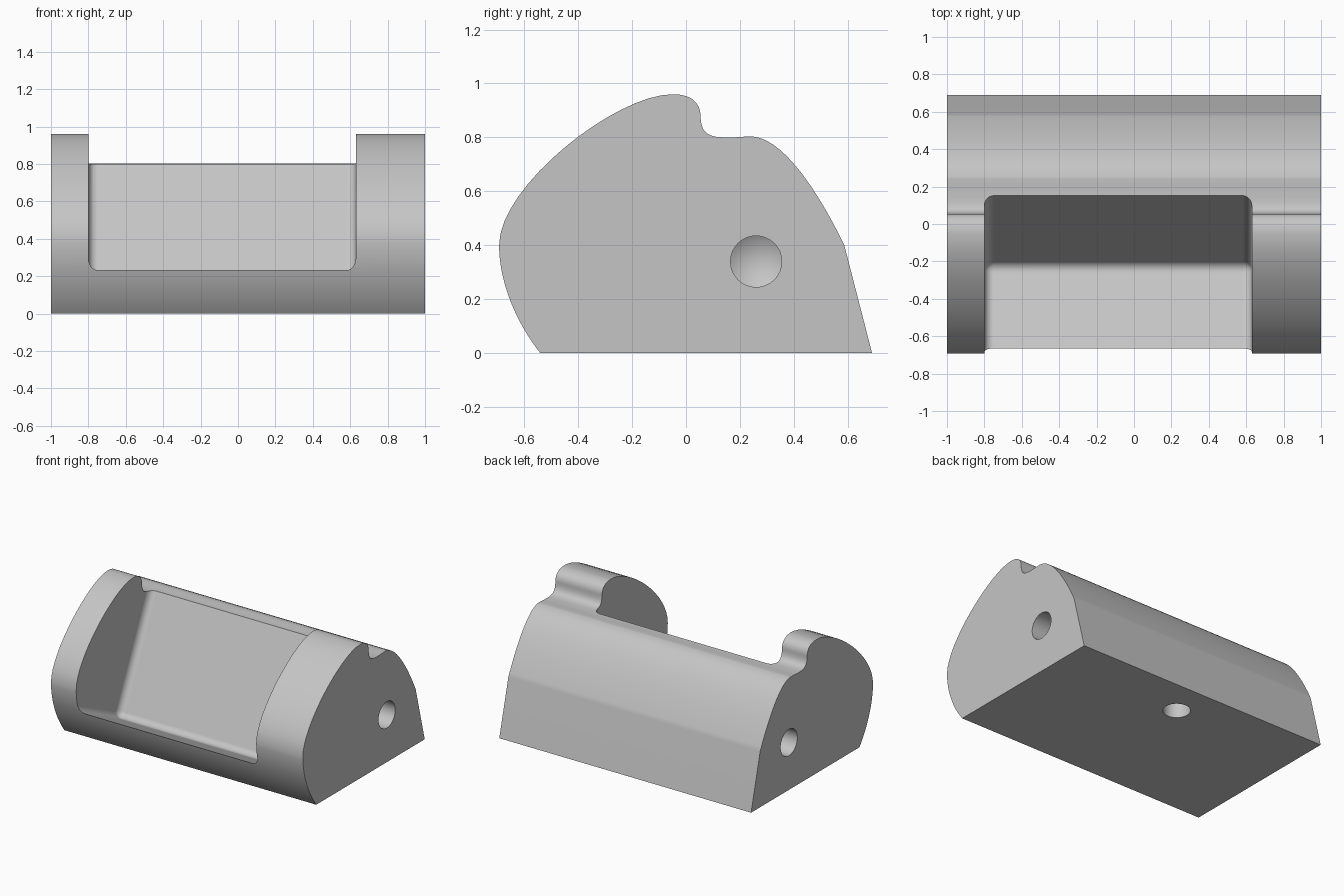
import bpy, bmesh, math
from mathutils import Vector, Matrix
from mathutils.geometry import interpolate_bezier

cube = bpy.data.objects.get("Cube")
if cube:
    bpy.data.objects.remove(cube, do_unlink=True)

grey = bpy.data.materials.new("plain grey")
grey.use_nodes = True
colour = (0.56, 0.56, 0.56, 1)
grey.diffuse_color = colour
grey.node_tree.nodes["Principled BSDF"].inputs["Base Color"].default_value = colour


def make_object(name, bm):
    bmesh.ops.recalc_face_normals(bm, faces=bm.faces)
    mesh = bpy.data.meshes.new(name)
    bm.to_mesh(mesh)
    bm.free()
    mesh.materials.append(grey)
    obj = bpy.data.objects.new(name, mesh)
    bpy.context.collection.objects.link(obj)
    return obj


# Side outline in (y, z): each row is start, two handles; the next start ends it
outline = [
    ((-0.54, 0), (-0.635, 0.12), (-0.693, 0.27)),
    ((-0.693, 0.40), (-0.693, 0.62), (-0.26, 0.96)),
    ((-0.05, 0.96), (0.03, 0.96), (0.053, 0.92)),
    ((0.054, 0.88), (0.055, 0.80), (0.10, 0.80)),
    ((0.17, 0.80), (0.19, 0.80), (0.23, 0.805)),
    ((0.25, 0.803), (0.38, 0.79), (0.52, 0.54)),
    ((0.587, 0.40),),
]
points = []
for row, following in zip(outline, outline[1:]):
    knots = [Vector((0, *p)) for p in (*row, following[0])]
    points += interpolate_bezier(*knots, 17)[:-1]
points += [Vector((0, 0.587, 0.40)), Vector((0, 0.69, 0))]

# Body: the outline extruded along x
bm = bmesh.new()
end = bm.faces.new([bm.verts.new((-1, p.y, p.z)) for p in points])
side = bmesh.ops.extrude_face_region(bm, geom=[end])
moved = [v for v in side["geom"] if isinstance(v, bmesh.types.BMVert)]
bmesh.ops.translate(bm, verts=moved, vec=(2, 0, 0))
body = make_object("body", bm)


# Pocket: tilted box with rounded edges, its inner corner low inside the body
def pocket_cutter():
    bm = bmesh.new()
    bmesh.ops.create_cube(bm, size=1)
    bmesh.ops.scale(bm, verts=bm.verts, vec=(1.43, 1, 1.2))
    bmesh.ops.bevel(bm, geom=bm.edges[:], offset=0.05, segments=6,
                    profile=0.5, affect='EDGES')
    bmesh.ops.translate(bm, verts=bm.verts, vec=(-0.085, -0.5, 0.6))
    tilt = Matrix.Rotation(math.radians(-25.5), 4, 'X')
    bmesh.ops.transform(bm, verts=bm.verts,
                        matrix=Matrix.Translation((0, -0.22, 0.02)) @ tilt)
    return make_object("pocket_cutter", bm)


# Drilled hole: cylinder with a pointed end, running inward from its mouth
def hole_cutter(mouth, inward, radius=0.095, depth=0.4):
    bm = bmesh.new()
    bmesh.ops.create_cone(bm, cap_ends=True, segments=32, radius1=radius,
                          radius2=radius, depth=depth * 2)
    bm.normal_update()
    tip = [f for f in bm.faces if f.normal.z > 0.9]
    bmesh.ops.poke(bm, faces=tip, offset=0.06)
    turn = Vector(inward).to_track_quat('Z', 'Y').to_matrix().to_4x4()
    bmesh.ops.transform(bm, verts=bm.verts, matrix=Matrix.Translation(mouth) @ turn)
    return make_object("hole_cutter", bm)


cutters = [
    pocket_cutter(),
    hole_cutter((1, 0.26, 0.34), (-1, 0, 0)),
    hole_cutter((-1, 0.26, 0.34), (1, 0, 0)),
    hole_cutter((0, 0.43, 0), (0, 0, 1), radius=0.09, depth=0.3),
]

# Cut the body, then drop the cutters
bpy.ops.object.select_all(action='DESELECT')
body.select_set(True)
bpy.context.view_layer.objects.active = body
for cutter in cutters:
    cutter.hide_render = True
    cut = body.modifiers.new("cut", 'BOOLEAN')
    cut.operation = 'DIFFERENCE'
    cut.solver = 'EXACT'
    cut.object = cutter
    bpy.ops.object.modifier_apply(modifier=cut.name)
    bpy.data.objects.remove(cutter, do_unlink=True)

bpy.ops.object.shade_smooth_by_angle(angle=math.radians(25))
flat = body.modifiers.new("even_normals", 'WEIGHTED_NORMAL')
flat.keep_sharp = True
